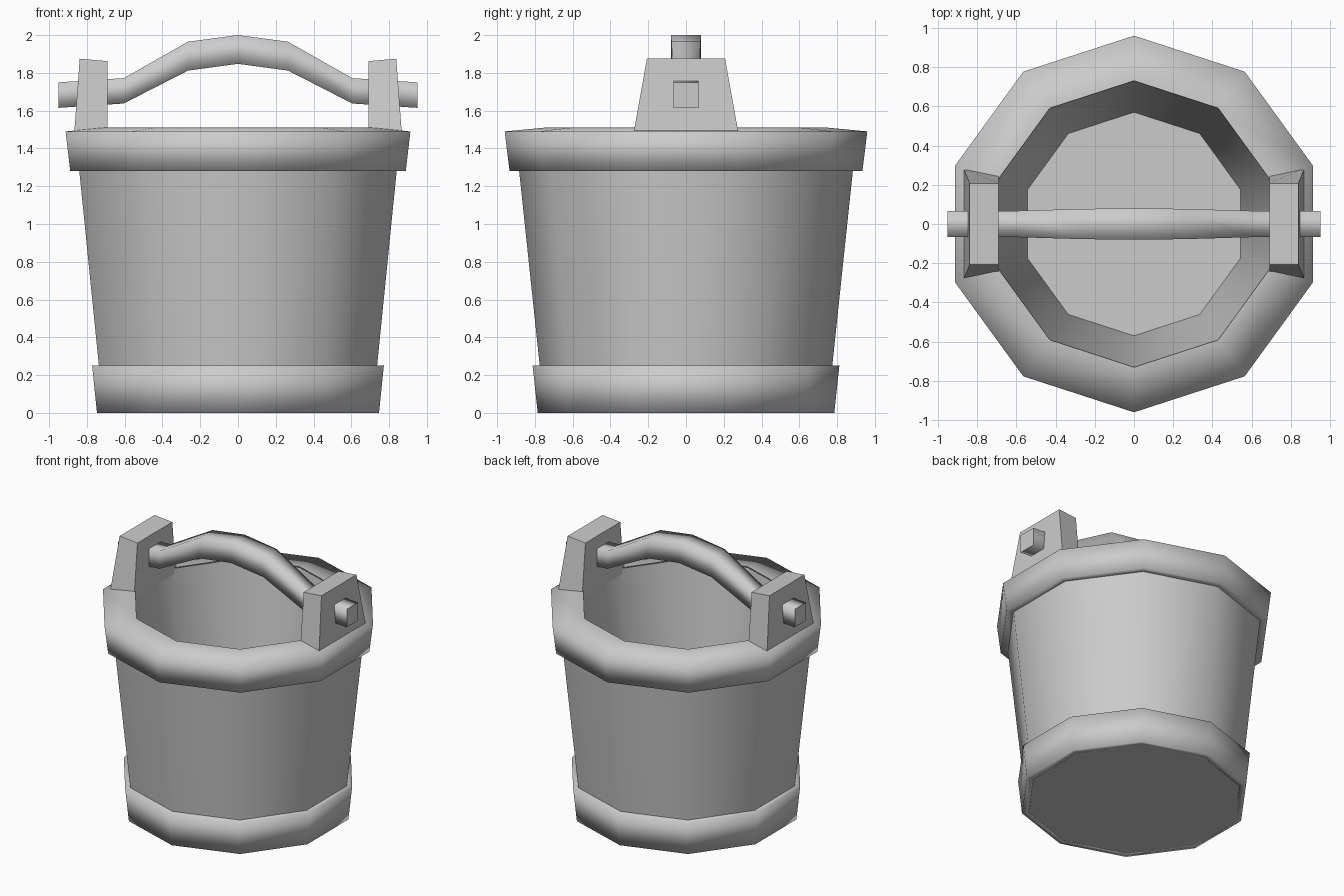
import bpy, bmesh
from math import cos, sin, pi, radians

if "Cube" in bpy.data.objects:
    bpy.data.objects.remove(bpy.data.objects["Cube"])

SIDES = 10


def make(name, bm, smooth_angle=None):
    """Turn a bmesh into a named object; smooth below the given angle."""
    bmesh.ops.remove_doubles(bm, verts=bm.verts, dist=1e-5)
    bmesh.ops.recalc_face_normals(bm, faces=bm.faces)
    if smooth_angle:
        for f in bm.faces:
            f.smooth = True
        for e in bm.edges:
            e.smooth = e.calc_face_angle(0) < radians(smooth_angle)
    me = bpy.data.meshes.new(name)
    bm.to_mesh(me)
    bm.free()
    ob = bpy.data.objects.new(name, me)
    bpy.context.collection.objects.link(ob)
    return ob


def loft(rings, closed=False, caps=False):
    """Skin a list of point rings."""
    bm = bmesh.new()
    vs = [[bm.verts.new(p) for p in r] for r in rings]
    pairs = list(zip(vs, vs[1:])) + ([(vs[-1], vs[0])] if closed else [])
    n = len(vs[0])
    for a, b in pairs:
        for i in range(n):
            j = (i + 1) % n
            bm.faces.new((a[i], a[j], b[j], b[i]))
    if caps:
        bm.faces.new(vs[0][::-1])
        bm.faces.new(vs[-1])
    return bm


def ring(r, z):
    return [(r * cos(pi / 2 + 2 * pi * i / SIDES),
             r * sin(pi / 2 + 2 * pi * i / SIDES), z) for i in range(SIDES)]


def lathe(name, profile, angle, **kw):
    return make(name, loft([ring(r, z) for r, z in profile], **kw), angle)


# Tub: bottom, tapered outer wall, rim, inner wall and floor
lathe("bucket_tub", [(0.748, 0), (0.896, 1.40), (0.73, 1.505), (0.57, 0.06)], 40, caps=True)

# Hoops, softly shaded all round
lathe("top_hoop", [(0.86, 1.28), (0.934, 1.28), (0.96, 1.49), (0.73, 1.512)],
      120, closed=True)
lathe("bottom_hoop", [(0.74, 0), (0.785, 0), (0.812, 0.25), (0.74, 0.25)],
      120, closed=True)

# Lugs: tapered blocks holding the handle, mirrored left and right
for side, s in (("right", 1), ("left", -1)):
    def section(z, x0, x1, y0, y1, tilt=0):
        return [(s * x0, -y0, z - tilt), (s * x1, -y1, z),
                (s * x1, y1, z), (s * x0, y0, z - tilt)]
    make(side + "_lug", loft([section(1.44, 0.69, 0.87, 0.25, 0.285),
                              section(1.875, 0.69, 0.838, 0.207, 0.207, 0.013)],
                             caps=True))

# Handle: square bar arched along x (x, z bottom, z top, half width)
half = [(0.95, 1.615, 1.75, 0.067), (0.605, 1.638, 1.772, 0.067),
        (0.265, 1.812, 1.965, 0.077), (0, 1.848, 2.0, 0.08)]
path = [(-x, b, t, w) for x, b, t, w in half] + half[-2::-1]
handle = make("handle", loft([[(x, -w, b), (x, w, b), (x, w, t), (x, -w, t)]
                              for x, b, t, w in path], caps=True), 120)
# Keep the handle ends flat
for p in handle.data.polygons:
    if abs(p.normal.x) > 0.99:
        p.use_smooth = False
